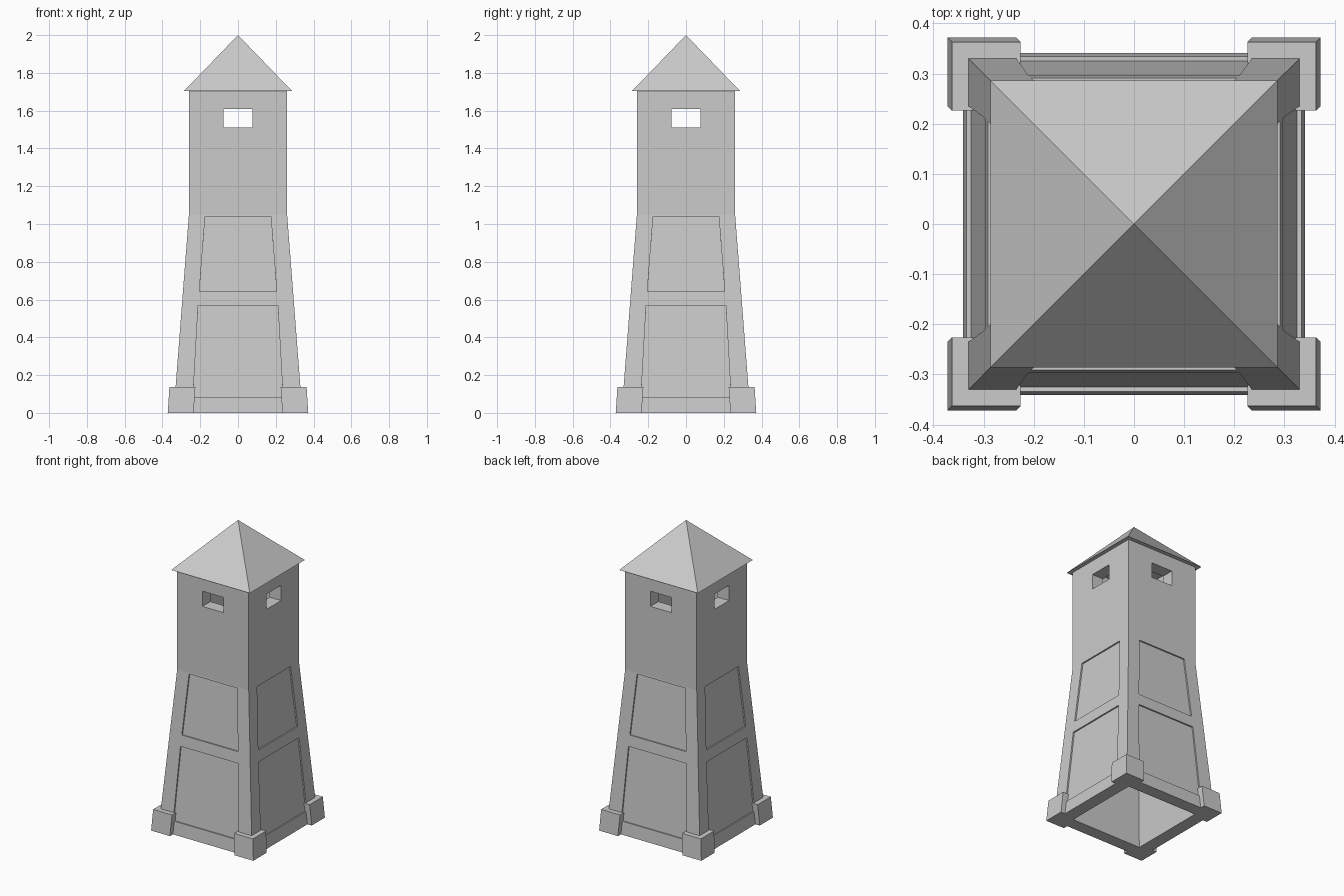
import bpy, bmesh
from math import pi
from mathutils import Vector, Matrix

if "Cube" in bpy.data.objects:
    bpy.data.objects.remove(bpy.data.objects["Cube"])


def make(name, build):
    bm = bmesh.new()
    build(bm)
    bmesh.ops.recalc_face_normals(bm, faces=bm.faces)
    me = bpy.data.meshes.new(name)
    bm.to_mesh(me)
    bm.free()
    ob = bpy.data.objects.new(name, me)
    bpy.context.collection.objects.link(ob)
    return ob


def prism(bm, bottom, top):
    """Closed solid between two matching loops of points."""
    a = [bm.verts.new(p) for p in bottom]
    b = [bm.verts.new(p) for p in top]
    n = len(a)
    bm.faces.new(a)
    bm.faces.new(b)
    for i in range(n):
        bm.faces.new((a[i], a[(i + 1) % n], b[(i + 1) % n], b[i]))


def square(h, z):
    return [(-h, -h, z), (h, -h, z), (h, h, z), (-h, h, z)]


def turned(points, k):
    m = Matrix.Rotation(k * pi / 2, 3, 'Z')
    return [m @ Vector(p) for p in points]


BEND, BASE_H, TOP_H = 1.05, 0.341, 0.26
SLOPE = (BASE_H - TOP_H) / BEND


def half(z):
    return BASE_H - SLOPE * z


# Hollow tower shell: tapered lower half, straight upper half, open at the bottom
def shell(bm):
    wall = 0.083
    rings = [square(BASE_H, 0), square(TOP_H, BEND), square(TOP_H, 1.705),
             square(TOP_H - wall, 1.705), square(TOP_H - wall, BEND),
             square(BASE_H - wall, 0)]
    rings = [[bm.verts.new(p) for p in r] for r in rings]
    for i, r in enumerate(rings):
        s = rings[(i + 1) % len(rings)]
        for j in range(4):
            k = (j + 1) % 4
            bm.faces.new((r[j], r[k], s[k], s[j]))


# Cutters: two shallow panels and one window on each side
def cutters(bm):
    out = Vector((0, -1, SLOPE)).normalized()
    panels = [(0.085, 0.238, 0.568, 0.211), (0.642, 0.205, 1.04, 0.174)]
    for k in range(4):
        for z0, w0, z1, w1 in panels:
            quad = [Vector(p) for p in ((-w0, -half(z0), z0), (w0, -half(z0), z0),
                                        (w1, -half(z1), z1), (-w1, -half(z1), z1))]
            prism(bm, turned([p - out * 0.009 for p in quad], k),
                  turned([p + out * 0.02 for p in quad], k))
        window = [(-0.077, 1.51), (0.077, 1.51), (0.077, 1.61), (-0.077, 1.61)]
        prism(bm, turned([(x, -0.13, z) for x, z in window], k),
              turned([(x, -0.32, z) for x, z in window], k))


tower = make("tower_walls", shell)
cut = make("wall_cutters", cutters)
cut.hide_render = True
mod = tower.modifiers.new("openings", 'BOOLEAN')
mod.operation = 'DIFFERENCE'
mod.solver = 'EXACT'
mod.object = cut
bpy.context.view_layer.objects.active = tower
tower.select_set(True)
bpy.ops.object.modifier_apply(modifier=mod.name)
bpy.data.objects.remove(cut, do_unlink=True)


# L-shaped footing blocks leaning with the corners
def footing(k):
    def build(bm):
        o, e, i = 0.372, 0.235, 0.31
        ell = [(o, o), (e, o), (e, i), (i, i), (i, e), (o, e)]
        lean = 0.009
        prism(bm, turned([(x, y, 0) for x, y in ell], k),
              turned([(x - lean, y - lean, 0.138) for x, y in ell], k))
    return build


for k, where in enumerate(("back_right", "back_left", "front_left", "front_right")):
    make("footing_" + where, footing(k))


# Pyramid roof with overhanging eaves
def roof(bm):
    base = [bm.verts.new(p) for p in square(0.286, 1.704)]
    apex = bm.verts.new((0, 0, 2))
    bm.faces.new(base)
    for i in range(4):
        bm.faces.new((base[i], base[(i + 1) % 4], apex))


make("roof", roof)
